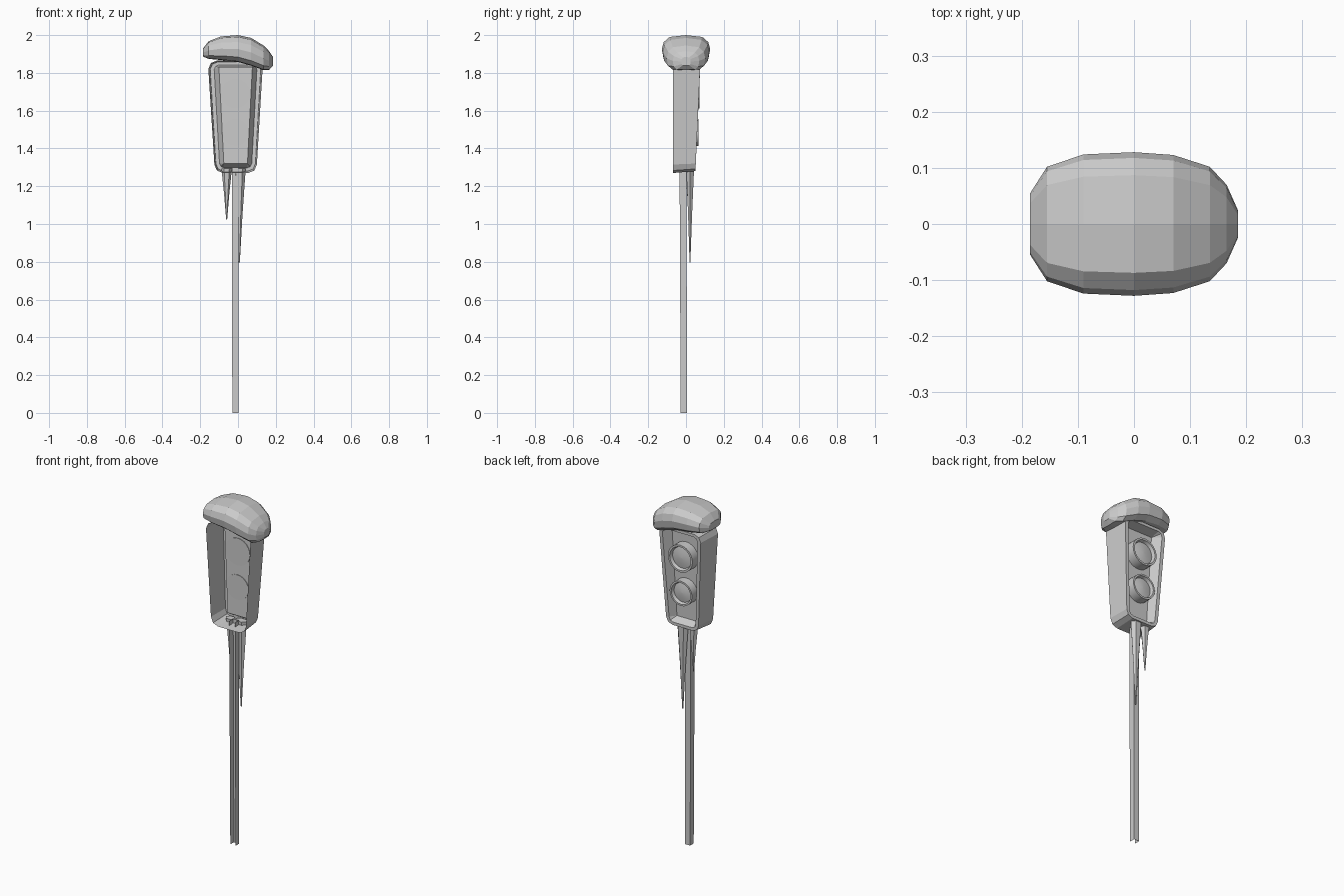
import bpy, bmesh, math

if "Cube" in bpy.data.objects:
    bpy.data.objects.remove(bpy.data.objects["Cube"])


def finish(name, bm, smooth=False):
    bmesh.ops.remove_doubles(bm, verts=bm.verts, dist=1e-5)
    bmesh.ops.recalc_face_normals(bm, faces=bm.faces)
    me = bpy.data.meshes.new(name)
    bm.to_mesh(me)
    bm.free()
    ob = bpy.data.objects.new(name, me)
    bpy.context.collection.objects.link(ob)
    if smooth:
        bpy.ops.object.select_all(action='DESELECT')
        ob.select_set(True)
        bpy.context.view_layer.objects.active = ob
        bpy.ops.object.shade_smooth_by_angle(angle=math.radians(35))
    return ob


def loft(name, rings, closed=True, cap_start=False, cap_end=False, smooth=False):
    """Skin a list of equal-length point rings."""
    bm = bmesh.new()
    loops = [[bm.verts.new(p) for p in r] for r in rings]
    n = len(rings[0])
    for a, b in zip(loops, loops[1:]):
        for i in range(n if closed else n - 1):
            j = (i + 1) % n
            bm.faces.new((a[i], a[j], b[j], b[i]))
    if cap_start:
        bm.faces.new(loops[0])
    if cap_end:
        bm.faces.new(loops[-1])
    return finish(name, bm, smooth)


def taper_ring(top, bot, z_top, z_bot, y_top, y_bot, bev):
    """Tapered rectangle in xz with rounded corners, leaning in y."""
    pts = []
    for (x, z, sx, sz, a0) in ((top[1], z_top, -1, -1, 0), (top[0], z_top, 1, -1, 90),
                               (bot[0], z_bot, 1, 1, 180), (bot[1], z_bot, -1, 1, 270)):
        for k in range(3):
            a = math.radians(a0 + 45 * k)
            pz = z + bev * (sz + math.sin(a))
            t = (pz - z_bot) / (z_top - z_bot)
            pts.append((x + bev * (sx + math.cos(a)), y_bot + (y_top - y_bot) * t, pz))
    return pts


# Lamp housing: outer wall (open at the front), rim, recess and lamp panel
loft("lamp_housing", [
    taper_ring((-.157, .130), (-.125, .100), 1.865, 1.270, -.070, -.070, .045),
    taper_ring((-.147, .120), (-.117, .092), 1.858, 1.280, .076, .050, .040),
    taper_ring((-.126, .100), (-.098, .073), 1.842, 1.297, .076, .050, .025),
    taper_ring((-.101, .076), (-.075, .050), 1.830, 1.320, .020, .012, .0005),
], cap_end=True)


# Two lamps: short drums with a rim and a recessed lens, facing the rear
def lamp(name, x, z, r, back, front):
    prof = [(.001, back), (r, back), (r, front), (.86 * r, front),
            (.78 * r, front - .018), (.4 * r, front - .012), (.001, front - .010)]
    seg = 24
    rings = [[(x + q * math.cos(2 * math.pi * i / seg), y, z + q * math.sin(2 * math.pi * i / seg))
              for i in range(seg)] for q, y in prof]
    loft(name, rings, cap_start=True, cap_end=True, smooth=True)


lamp("upper_lamp", -.013, 1.69, .079, .015, .072)
lamp("lower_lamp", -.013, 1.485, .072, .012, .066)

# Pole: three-sided channel, open towards the front
loft("pole", [
    [(-.030, -.028, 0), (-.030, .005, 0), (.003, .005, 0), (.003, -.028, 0)],
    [(-.033, -.034, 1.30), (-.033, .003, 1.30), (.003, .003, 1.30), (.003, -.034, 1.30)],
], closed=False)


# Icicles hanging under the housing
def icicle(name, base, tip, rx, ry, sides=6):
    rings = []
    for t, s in ((0, 1), (.5, .5), (1, .1)):
        c = [b + (e - b) * t for b, e in zip(base, tip)]
        rings.append([(c[0] + s * rx * math.cos(2 * math.pi * i / sides),
                       c[1] + s * ry * math.sin(2 * math.pi * i / sides), c[2])
                      for i in range(sides)])
    loft(name, rings, cap_start=True, cap_end=True)


icicle("short_icicle", (-.060, .015, 1.295), (-.060, .016, 1.025), .028, .022)
icicle("long_icicle", (.005, .022, 1.295), (.006, .021, .795), .036, .024)

# Snow cap: cross-sections along x (x, half width, top, bottom)
stations = [(-.185, .055, 1.930, 1.886), (-.155, .102, 1.968, 1.874),
            (-.090, .124, 1.993, 1.868), (0, .128, 2.0, 1.858),
            (.070, .123, 1.985, 1.838), (.135, .102, 1.945, 1.815),
            (.165, .070, 1.915, 1.816), (.185, .025, 1.885, 1.838)]
half = [(0, 1), (.68, .93), (.92, .74), (1, .48), (.94, .18), (.70, .02)]
section = half + [(0, 0)] + [(-u, v) for u, v in reversed(half[1:])]
loft("snow_cap", [[(x, u * w, b + v * (t - b)) for u, v in section]
                  for x, w, t, b in stations], cap_start=True, cap_end=True)
